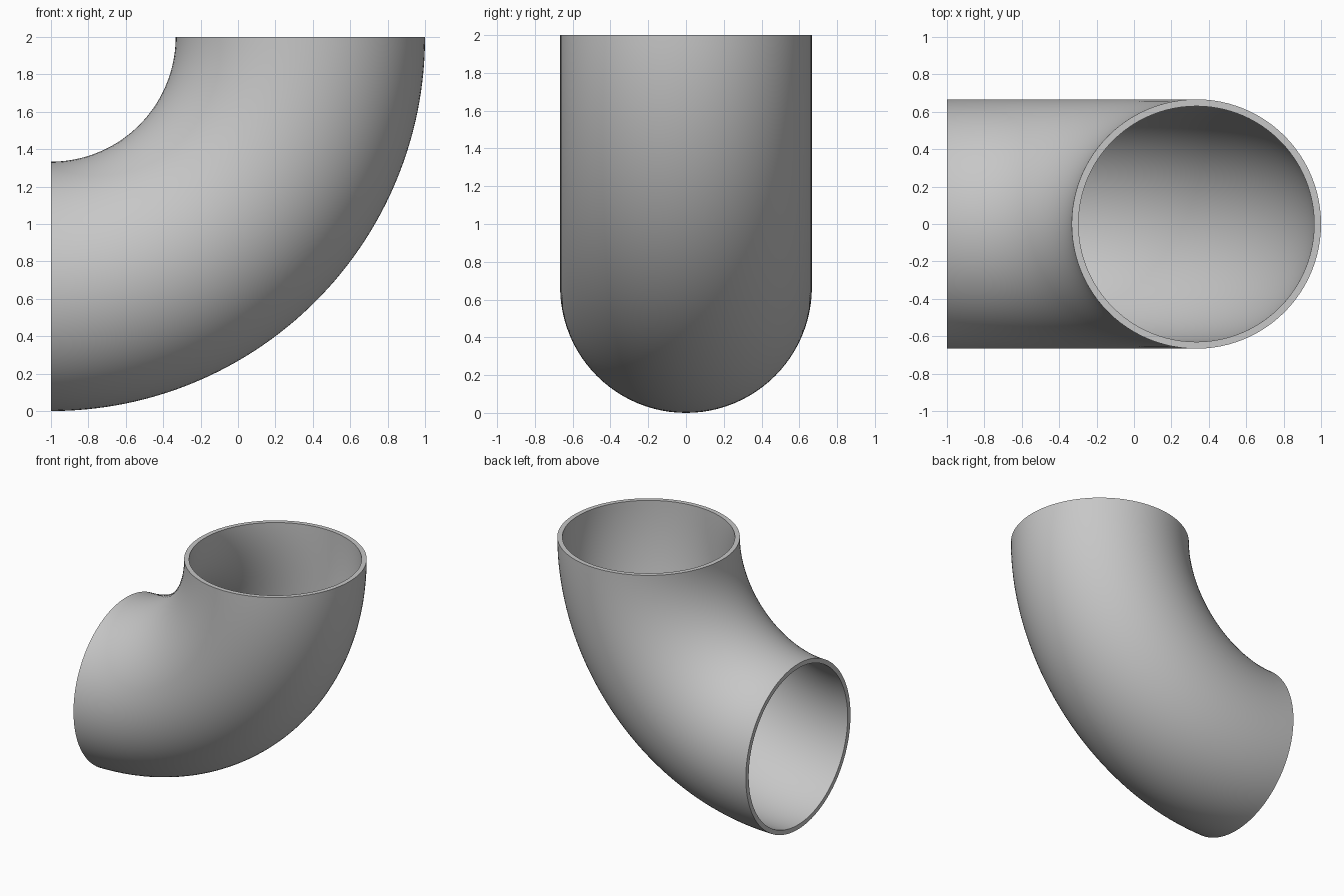
import bpy, bmesh, math
from mathutils import Vector, Matrix

cube = bpy.data.objects.get("Cube")
if cube:
    bpy.data.objects.remove(cube, do_unlink=True)

BEND_RADIUS = 4 / 3
OUTER_RADIUS = 2 / 3
INNER_RADIUS = 0.63
SIDES = 96
STEPS = 64
BEND_CENTRE = Vector((-1, 0, 2))

# Plain grey pipe material
grey = bpy.data.materials.new("pipe grey")
grey.use_nodes = True
colour = (0.57, 0.57, 0.57, 1)
grey.diffuse_color = colour
grey.node_tree.nodes["Principled BSDF"].inputs["Base Color"].default_value = colour

bm = bmesh.new()


def make_ring(radius, step):
    """Circle of vertices across the pipe at one step of the quarter turn."""
    turn = Matrix.Rotation(math.pi / 2 * step / STEPS, 3, "Y")
    ring = []
    for i in range(SIDES):
        a = math.tau * i / SIDES
        point = Vector((BEND_RADIUS + radius * math.cos(a), radius * math.sin(a), 0))
        ring.append(bm.verts.new(BEND_CENTRE + turn @ point))
    return ring


def join_rings(first, second):
    """Band of quads between two rings."""
    for i in range(SIDES):
        j = (i + 1) % SIDES
        bm.faces.new((first[i], first[j], second[j], second[i]))


# Outer wall runs down the bend, inner wall runs back up
rings = [make_ring(OUTER_RADIUS, s) for s in range(STEPS + 1)]
rings += [make_ring(INNER_RADIUS, s) for s in reversed(range(STEPS + 1))]

# Joining each ring to the next, and the last to the first, makes walls and rims
for k, ring in enumerate(rings):
    join_rings(rings[k - 1], ring)

bmesh.ops.recalc_face_normals(bm, faces=bm.faces)
mesh = bpy.data.meshes.new("pipe_elbow")
bm.to_mesh(mesh)
bm.free()

elbow = bpy.data.objects.new("pipe_elbow", mesh)
bpy.context.collection.objects.link(elbow)
mesh.materials.append(grey)

# Smooth walls with crisp rim edges
bpy.ops.object.select_all(action="DESELECT")
elbow.select_set(True)
bpy.context.view_layer.objects.active = elbow
bpy.ops.object.shade_smooth_by_angle(angle=math.radians(35))
